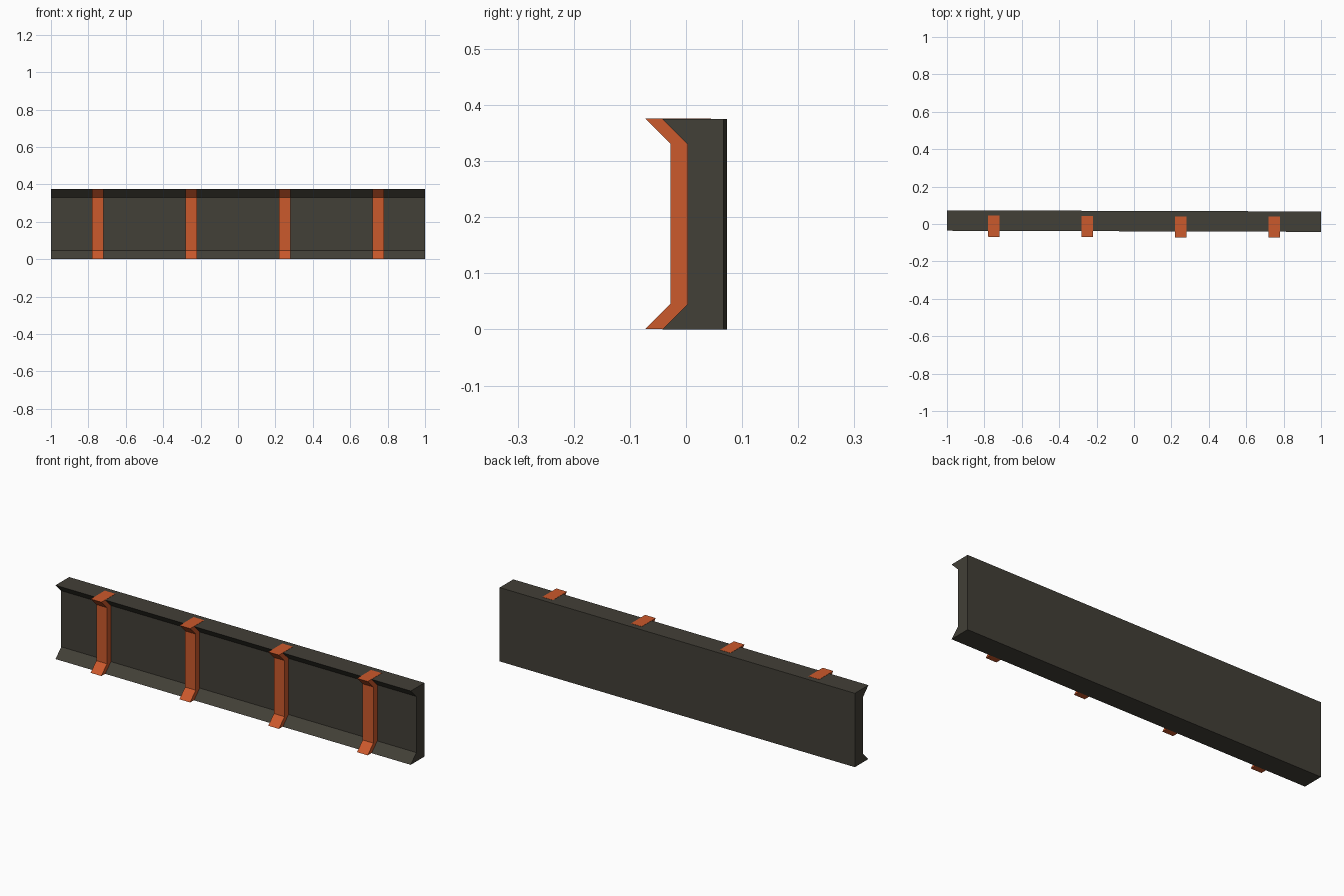
import bpy
import bmesh
import math

if "Cube" in bpy.data.objects:
    bpy.data.objects.remove(bpy.data.objects["Cube"])

H = 0.375      # overall height
LIP = 0.045    # size of the 45 degree flared lips
TILT = -0.003  # the wall is turned very slightly about z


def material(name, color):
    m = bpy.data.materials.new(name)
    m.diffuse_color = color
    m.use_nodes = True
    m.node_tree.nodes["Principled BSDF"].inputs["Base Color"].default_value = m.diffuse_color
    return m


def channel(name, x, width, front, back, z0, z1, mat):
    """Solid bar along x with a recessed front and flared top and bottom lips."""
    profile = [(back, z0), (back, z1), (front, z1), (front + LIP, z1 - LIP),
               (front + LIP, z0 + LIP), (front, z0)]
    bm = bmesh.new()
    face = bm.faces.new([bm.verts.new((x - width / 2, y, z)) for y, z in profile])
    ext = bmesh.ops.extrude_face_region(bm, geom=[face], use_keep_orig=True)
    verts = [v for v in ext["geom"] if isinstance(v, bmesh.types.BMVert)]
    bmesh.ops.translate(bm, vec=(width, 0, 0), verts=verts)
    bmesh.ops.recalc_face_normals(bm, faces=bm.faces)
    mesh = bpy.data.meshes.new(name)
    bm.to_mesh(mesh)
    bm.free()
    mesh.materials.append(mat)
    obj = bpy.data.objects.new(name, mesh)
    obj.rotation_euler.z = TILT
    bpy.context.collection.objects.link(obj)
    return obj


dark = material("dark_panel", (0.055, 0.05, 0.038, 1))
orange = material("orange_rib", (0.60, 0.10, 0.025, 1))

# Long wall panel
channel("wall_panel", 0, 2.0, -0.039, 0.070, 0.0, H, dark)

# Four ribs, shifted forward and a hair above the panel top
for i in range(4):
    channel(f"rib_{i + 1}", -0.75 + 0.5 * i, 0.06, -0.0705, 0.042,
            0.001, H + 0.001, orange)
